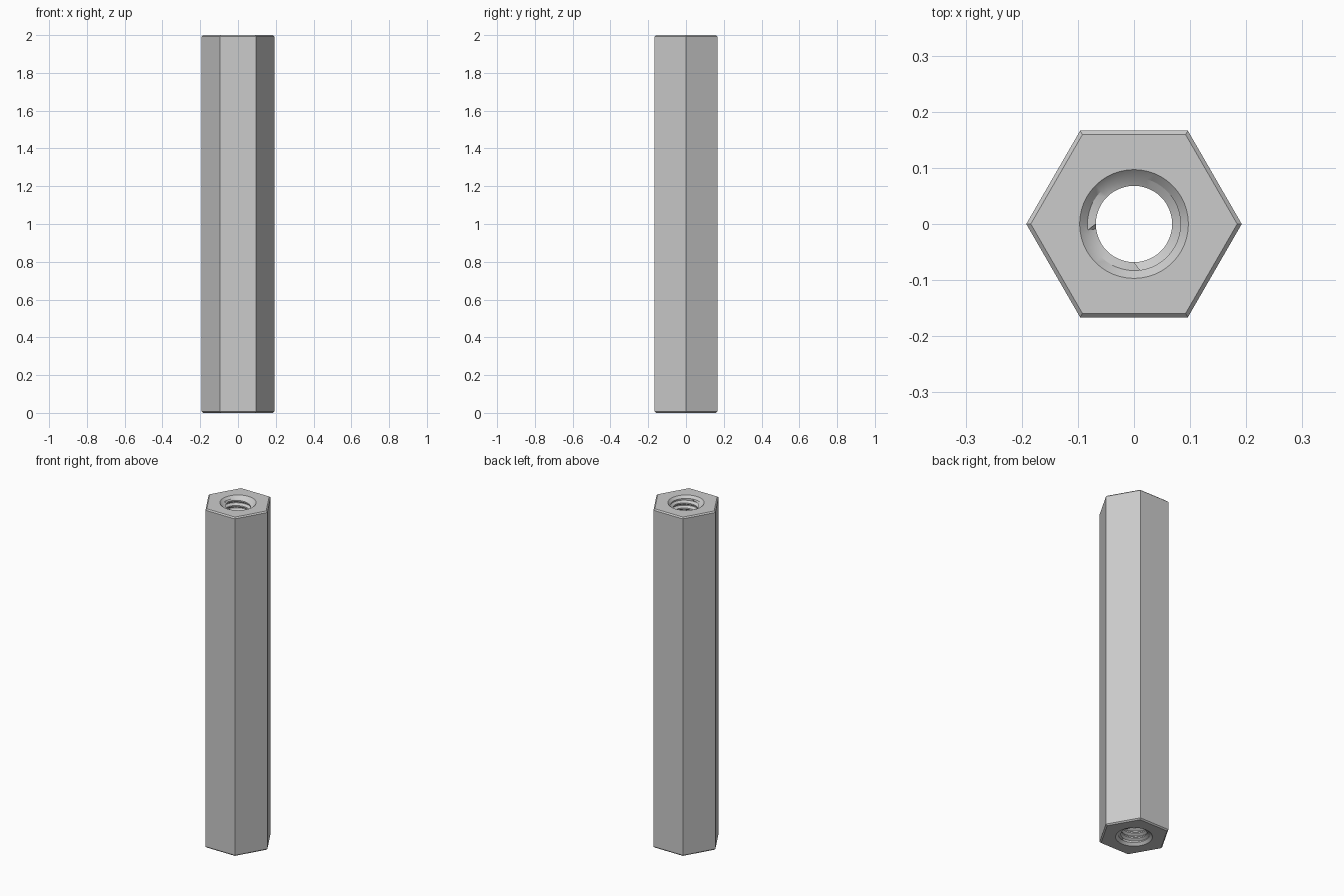
import bpy, bmesh
from math import sin, cos, pi, radians

cube = bpy.data.objects.get("Cube")
if cube:
    bpy.data.objects.remove(cube, do_unlink=True)

LENGTH = 2.0
HEX_R, CHAMFER = 0.192, 0.007      # outer corner radius, end chamfer
MOUTH_R, MAJOR_R, MINOR_R = 0.097, 0.083, 0.068
SINK = MOUTH_R - MAJOR_R           # 45 degree countersink depth
PITCH, SEGS = 0.03, 48

bm = bmesh.new()


def ring(radius, z, count):
    return [bm.verts.new((radius * cos(2 * pi * i / count),
                          radius * sin(2 * pi * i / count), z)) for i in range(count)]


def connect(a, b):
    n = len(a)
    for i in range(n):
        bm.faces.new((a[i], a[(i + 1) % n], b[(i + 1) % n], b[i]))


def loop_edges(loop):
    return [bm.edges.get((v, loop[i - 1])) for i, v in enumerate(loop)]


# Hexagonal shell with chamfered ends
inset = CHAMFER / cos(pi / 6)
levels = [(HEX_R - inset, 0), (HEX_R, CHAMFER),
          (HEX_R, LENGTH - CHAMFER), (HEX_R - inset, LENGTH)]
shell = [ring(r, z, 6) for r, z in levels]
for lower, upper in zip(shell, shell[1:]):
    connect(lower, upper)

# Countersinks and the flat end faces around them
for end, depth, outer in ((0, SINK, shell[0]), (LENGTH, LENGTH - SINK, shell[-1])):
    mouth = ring(MOUTH_R, end, SEGS)
    connect(mouth, ring(MAJOR_R, depth, SEGS))
    bmesh.ops.triangle_fill(bm, use_beauty=True,
                            edges=loop_edges(outer) + loop_edges(mouth))

# Helical thread through the whole bore, trimmed at the countersinks
profile = [(0, MAJOR_R), (0.125, MAJOR_R), (0.4375, MINOR_R), (0.6875, MINOR_R)]
low, high = SINK, LENGTH - SINK
columns = []
for j in range(SEGS + 1):
    angle = 2 * pi * j / SEGS
    column = []
    for turn in range(-1, int(LENGTH / PITCH) + 2):
        for phase, r in profile:
            z = (turn + phase + j / SEGS) * PITCH
            if z <= low or z >= high:
                z, r = min(max(z, low), high), MAJOR_R
            column.append(bm.verts.new((r * cos(angle), r * sin(angle), z)))
    columns.append(column)
for a, b in zip(columns, columns[1:]):
    for k in range(len(a) - 1):
        bm.faces.new((a[k], a[k + 1], b[k + 1], b[k]))

bmesh.ops.remove_doubles(bm, verts=bm.verts, dist=0.00002)
bmesh.ops.recalc_face_normals(bm, faces=bm.faces)

mesh = bpy.data.meshes.new("hex_standoff")
bm.to_mesh(mesh)
bm.free()
standoff = bpy.data.objects.new("hex_standoff", mesh)
bpy.context.collection.objects.link(standoff)

# Plain grey metal
steel = bpy.data.materials.new("grey_metal")
steel.use_nodes = True
colour = (0.6, 0.6, 0.6, 1)
steel.diffuse_color = colour
steel.node_tree.nodes["Principled BSDF"].inputs["Base Color"].default_value = colour
mesh.materials.append(steel)

bpy.ops.object.select_all(action="DESELECT")
standoff.select_set(True)
bpy.context.view_layer.objects.active = standoff
bpy.ops.object.shade_smooth_by_angle(angle=radians(30))
